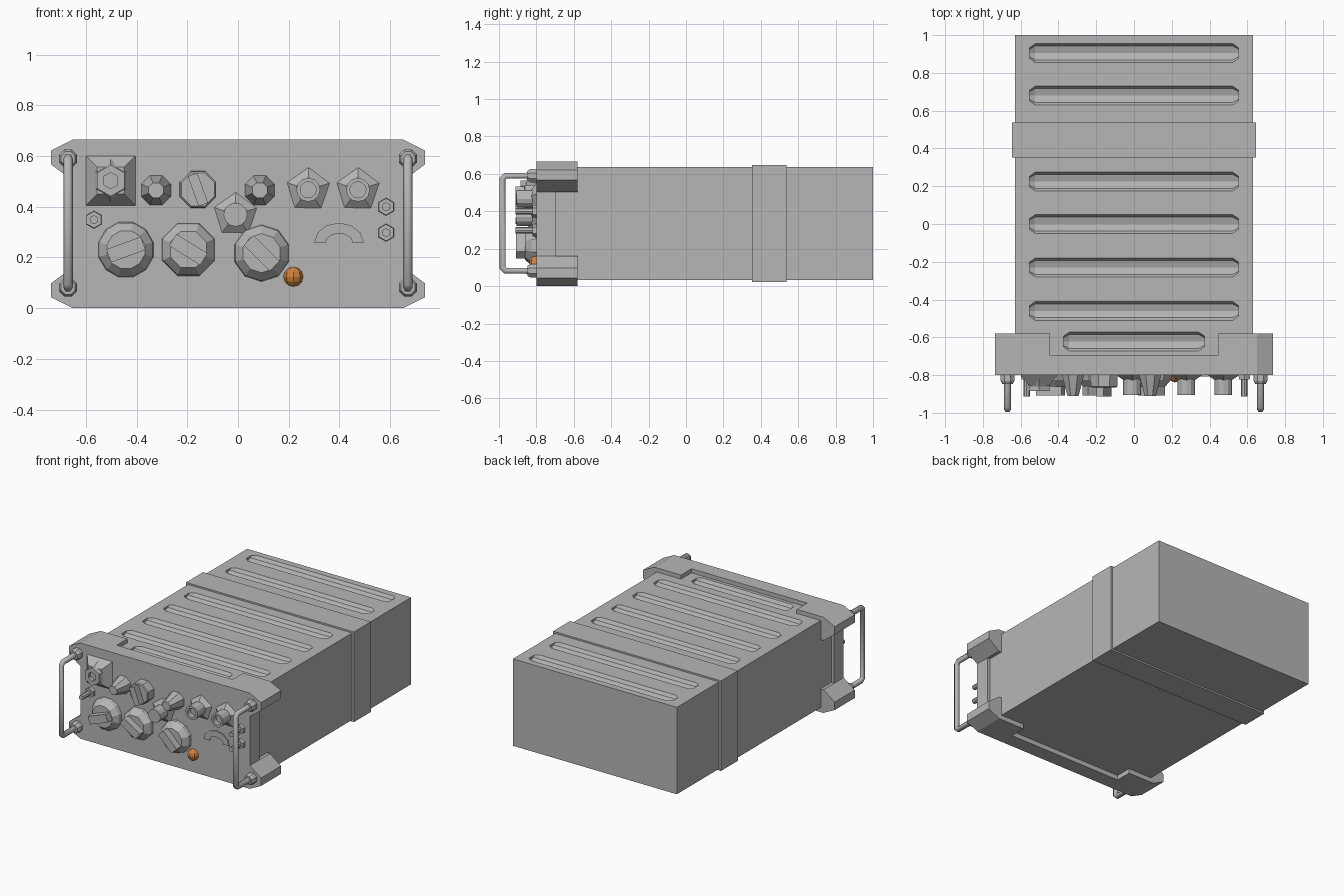
import bpy, bmesh, math
from mathutils import Matrix, Vector

if "Cube" in bpy.data.objects:
    bpy.data.objects.remove(bpy.data.objects["Cube"])


def material(name, rgb):
    m = bpy.data.materials.new(name)
    m.diffuse_color = (*rgb, 1)
    m.use_nodes = True
    m.node_tree.nodes["Principled BSDF"].inputs["Base Color"].default_value = m.diffuse_color
    return m


GREY = material("metal grey", (0.47, 0.47, 0.47))
ORANGE = material("lamp orange", (0.62, 0.22, 0.05))
FRONT = -0.8  # y of the front panel


def finish(name, bm, mat=GREY):
    bmesh.ops.recalc_face_normals(bm, faces=bm.faces)
    me = bpy.data.meshes.new(name)
    bm.to_mesh(me)
    bm.free()
    me.materials.append(mat)
    ob = bpy.data.objects.new(name, me)
    bpy.context.collection.objects.link(ob)
    return ob


def box(name, lo, hi):
    bm = bmesh.new()
    lo, hi = Vector(lo), Vector(hi)
    bmesh.ops.create_cube(bm, size=1, matrix=Matrix.Translation((lo + hi) / 2)
                          @ Matrix.Diagonal((*(hi - lo), 1)))
    return finish(name, bm)


def prism(name, pts, y0, y1):
    """Extrude an xz outline along y."""
    bm = bmesh.new()
    f = bm.faces.new([bm.verts.new((x, y0, z)) for x, z in pts])
    ext = bmesh.ops.extrude_face_region(bm, geom=[f])
    for v in ext["geom"]:
        if isinstance(v, bmesh.types.BMVert):
            v.co.y = y1
    return finish(name, bm)


def lathe(bm, profile, sides, matrix, turn=0.0):
    """Rings of (radius, height) around local z, capped at both ends."""
    rings = []
    for r, h in profile:
        rings.append([bm.verts.new(matrix @ Vector((r * math.cos(turn + math.tau * i / sides),
                                                    r * math.sin(turn + math.tau * i / sides), h)))
                      for i in range(sides)])
    for a, b in zip(rings, rings[1:]):
        for i in range(sides):
            j = (i + 1) % sides
            bm.faces.new((a[i], a[j], b[j], b[i]))
    bm.faces.new(rings[0])
    bm.faces.new(rings[-1])


def fitting(name, x, z, profile, sides, turn=0.0):
    """A turned part standing out of the front panel."""
    bm = bmesh.new()
    m = Matrix.Translation((x, FRONT, z)) @ Matrix.Rotation(math.pi / 2, 4, 'X')
    lathe(bm, profile, sides, m, turn)
    return finish(name, bm)


def grip(name, x, z, length, width, d0, d1, angle):
    """Pointer bar across the face of a knob."""
    bm = bmesh.new()
    m = (Matrix.Translation((x, FRONT - (d0 + d1) / 2, z))
         @ Matrix.Rotation(math.radians(-angle), 4, 'Y')
         @ Matrix.Diagonal((length, d1 - d0, width, 1)))
    bmesh.ops.create_cube(bm, size=1, matrix=m)
    return finish(name, bm)


# Case with pressed grooves on top
case = box("case", (-0.63, -0.75, 0.033), (0.63, 1.0, 0.637))
bm = bmesh.new()
slots = [(y, 0.553) for y in (0.905, 0.68, 0.225, 0.0, -0.23, -0.46)] + [(-0.622, 0.373)]
for y, half in slots:
    m = (Matrix.Translation((0, y, 0.639)) @ Matrix.Diagonal((1, 1, 0.65, 1))
         @ Matrix.Rotation(math.pi / 2, 4, 'Y'))
    lathe(bm, [(0.03, -half), (0.051, -half + 0.03), (0.051, half - 0.03), (0.03, half)], 8, m)
cutter = finish("groove_cutter", bm)
cutter.hide_render = True
mod = case.modifiers.new("grooves", 'BOOLEAN')
mod.operation = 'DIFFERENCE'
mod.solver = 'EXACT'
mod.object = cutter
bpy.context.view_layer.objects.active = case
bpy.ops.object.modifier_apply(modifier=mod.name)
bpy.data.objects.remove(cutter)

# Strap around the case (leaves the grooves clear)
box("case_band", (-0.645, 0.352, 0.022), (0.645, 0.537, 0.648))

# Front panel with four chamfered ears
H = 0.665
ear = [(0.65, H), (0.737, 0.622), (0.737, 0.567), (0.652, 0.503)]
right = ear + [(x, H - z) for x, z in reversed(ear)]
prism("front_panel", right + [(-x, z) for x, z in reversed(right)], FRONT, -0.695)

# Corner guards reaching back over the case
guard = [(0.445, H)] + ear + [(0.6, 0.503), (0.6, 0.6), (0.445, 0.6)]
for sx in (-1, 1):
    for top in (True, False):
        prism("corner_guard", [(sx * x, z if top else H - z) for x, z in guard], -0.7, -0.58)

# Carrying handles and their collars
for sx in (-1, 1):
    cu = bpy.data.curves.new("handle", 'CURVE')
    cu.dimensions = '3D'
    cu.bevel_depth = 0.019
    cu.bevel_resolution = 1
    path = [(-0.79, 0.082), (-0.965, 0.082), (-0.981, 0.098),
            (-0.981, 0.574), (-0.965, 0.59), (-0.79, 0.59)]
    sp = cu.splines.new('POLY')
    sp.points.add(len(path) - 1)
    for p, (y, z) in zip(sp.points, path):
        p.co = (sx * 0.67, y, z, 1)
    cu.materials.append(GREY)
    ob = bpy.data.objects.new("handle", cu)
    bpy.context.collection.objects.link(ob)
    bpy.ops.object.select_all(action='DESELECT')
    ob.select_set(True)
    bpy.context.view_layer.objects.active = ob
    bpy.ops.object.convert(target='MESH')
    for z in (0.082, 0.59):
        fitting("handle_collar", sx * 0.67, z, [(0.039, 0), (0.039, 0.03), (0.03, 0.047)], 8, math.pi / 8)

# Square socket, top left
fitting("socket_base", -0.502, 0.503, [(0.138, 0), (0.075, 0.055)], 4, math.pi / 4)
fitting("socket_ring", -0.502, 0.503,
        [(0.085, 0.02), (0.062, 0.06), (0.062, 0.085), (0.032, 0.085), (0.032, 0.06)], 6, math.pi / 6)

# Small tapered knobs
for x in (-0.323, 0.086):
    fitting("tapered_knob", x, 0.465, [(0.063, 0), (0.055, 0.03), (0.032, 0.11)], 8, math.pi / 8)

# Fluted selector
fitting("selector_knob", -0.158, 0.468, [(0.078, 0), (0.076, 0.06), (0.07, 0.065)], 8, math.pi / 8)
grip("selector_grip", -0.158, 0.468, 0.125, 0.04, 0.06, 0.112, -70)

# Round connectors on flared pentagonal bases
for x, z, hollow in ((-0.01, 0.369, False), (0.277, 0.467, True), (0.473, 0.467, True)):
    prof = [(0.085, 0), (0.047, 0.022), (0.047, 0.105)]
    fitting("connector_flare", x, z, [(0.088, 0), (0.05, 0.025)], 5, 0.3)
    tube = [(0.047, 0), (0.047, 0.105)]
    if hollow:
        tube += [(0.032, 0.105), (0.032, 0.07)]
    fitting("connector_tube", x, z, tube, 12)

# Large tuning knobs with pointer bars
for x, z, sides, angle in ((-0.442, 0.231, 12, 20), (-0.196, 0.231, 8, -32), (0.093, 0.217, 10, -45)):
    fitting("tuning_knob", x, z, [(0.112, 0), (0.108, 0.025), (0.077, 0.06)], sides, math.pi / sides)
    grip("tuning_grip", x, z, 0.145, 0.055, 0.05, 0.108, angle)

# Hex nuts with studs
for x, z in ((-0.568, 0.349), (0.584, 0.4), (0.584, 0.298)):
    fitting("stud_nut", x, z, [(0.035, 0), (0.033, 0.022)], 6, math.pi / 6)
    fitting("stud", x, z, [(0.017, 0), (0.017, 0.112)], 8)

# Arc-shaped meter window
angles = [math.pi * i / 6 for i in range(7)]
arc = [(0.398 + 0.098 * math.cos(a), 0.257 + 0.08 * math.sin(a)) for a in angles]
arc += [(0.398 + 0.054 * math.cos(a), 0.257 + 0.038 * math.sin(a)) for a in reversed(angles)]
prism("meter_window", arc, FRONT - 0.008, FRONT + 0.01)

# Indicator lamp
bm = bmesh.new()
bmesh.ops.create_uvsphere(bm, u_segments=8, v_segments=6, radius=0.039,
                          matrix=Matrix.Translation((0.218, FRONT, 0.124)))
finish("indicator_lamp", bm, ORANGE)
